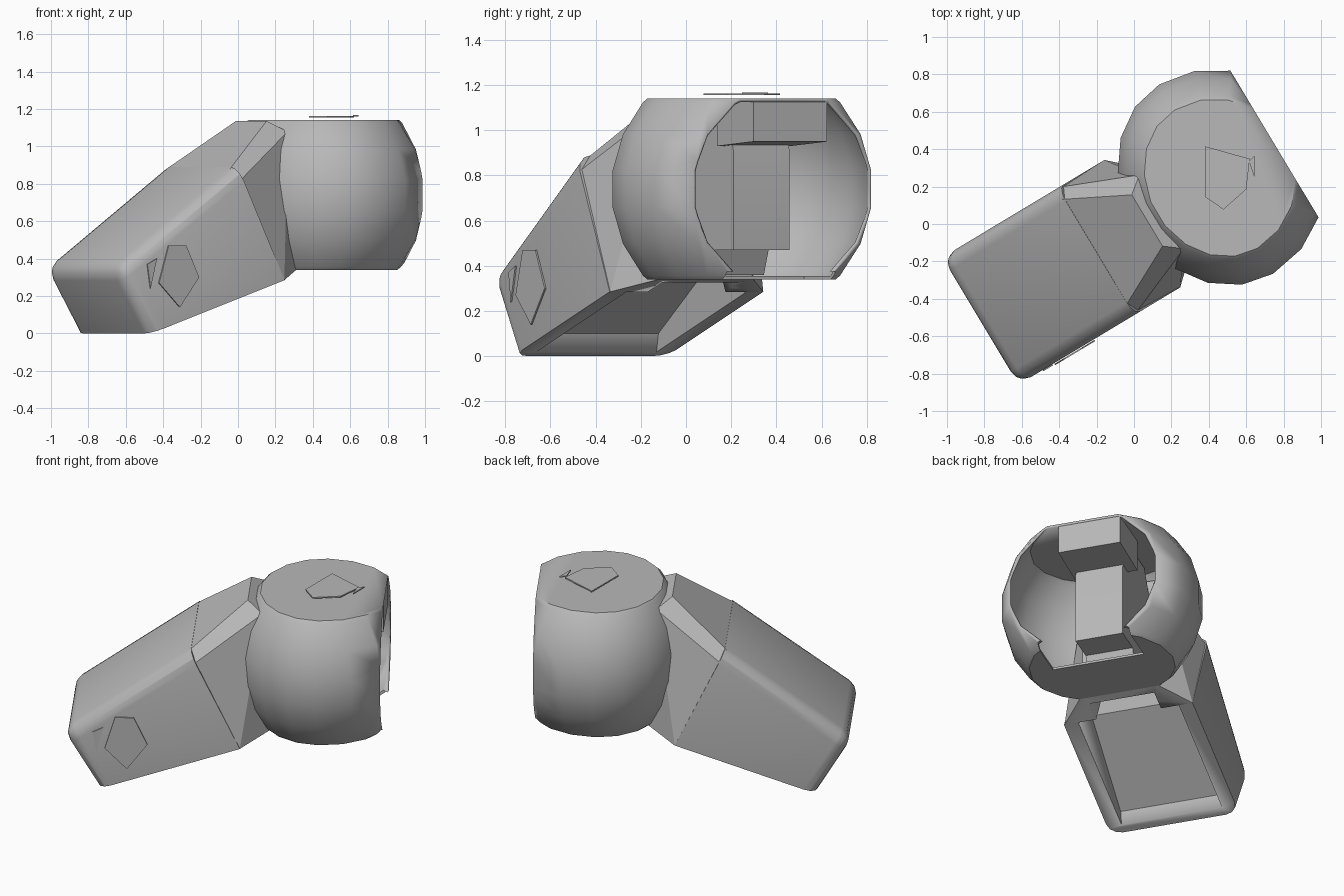
import bpy, bmesh, math
from mathutils import Matrix, Vector

if "Cube" in bpy.data.objects:
    bpy.data.objects.remove(bpy.data.objects["Cube"], do_unlink=True)

# One grey material for everything
grey = bpy.data.materials.new("plain_grey")
grey.use_nodes = True
colour = (0.48, 0.48, 0.48, 1)
grey.diffuse_color = colour
grey.node_tree.nodes["Principled BSDF"].inputs["Base Color"].default_value = colour

# Everything is drawn along its own axis, then turned about z
TURN = Matrix.Rotation(math.radians(31), 4, "Z")


def activate(obj):
    bpy.ops.object.select_all(action="DESELECT")
    obj.select_set(True)
    bpy.context.view_layer.objects.active = obj


def finish(name, bm, angle=30):
    bmesh.ops.recalc_face_normals(bm, faces=bm.faces[:])
    bm.transform(TURN)
    mesh = bpy.data.meshes.new(name)
    bm.to_mesh(mesh)
    bm.free()
    mesh.materials.append(grey)
    obj = bpy.data.objects.new(name, mesh)
    bpy.context.scene.collection.objects.link(obj)
    activate(obj)
    bpy.ops.object.shade_smooth_by_angle(angle=math.radians(angle))
    return obj


def prism(profile, low, high, flat=False):
    """Side profile (length, height) pushed across, or a plan pushed up."""
    bm = bmesh.new()
    place = (lambda a, b, c: (a, b, c)) if flat else (lambda a, b, c: (a, c, b))
    face = bm.faces.new([bm.verts.new(place(a, b, low)) for a, b in profile])
    ext = bmesh.ops.extrude_face_region(bm, geom=[face])["geom"]
    verts = [g for g in ext if isinstance(g, bmesh.types.BMVert)]
    shift = (0, 0, high - low) if flat else (0, high - low, 0)
    bmesh.ops.translate(bm, verts=verts, vec=shift)
    return bm


def hollow(obj, profile, low, high):
    """Cut a pocket and throw the cutter away."""
    cutter = finish("pocket_cutter", prism(profile, low, high))
    cutter.hide_render = True
    mod = obj.modifiers.new("pocket", "BOOLEAN")
    mod.operation, mod.solver, mod.object = "DIFFERENCE", "EXACT", cutter
    activate(obj)
    bpy.ops.object.modifier_apply(modifier=mod.name)
    bpy.data.objects.remove(cutter, do_unlink=True)


# Sloping arm with rounded upper and end edges
arm_bm = prism([(-1.0, 0.35), (-0.79, 0.0), (0.04, 0.285), (-0.25, 0.89)], -0.418, 0.375)
round_edges = []
for edge in arm_bm.edges:
    mid = (edge.verts[0].co + edge.verts[1].co) / 2
    if mid.x < -0.3 and mid.z > 0.15:
        round_edges.append(edge)
bmesh.ops.bevel(arm_bm, geom=round_edges, offset=0.08, segments=3,
                profile=0.5, affect="EDGES", clamp_overlap=True)
arm = finish("arm", arm_bm)
pocket = [(-0.78, -0.2), (-0.72, 0.1), (-0.2, 0.46), (-0.29, 0.66),
          (0.0, 0.72), (0.17, 0.3), (0.17, -0.2)]
hollow(arm, pocket, -0.33, 0.29)

# Neck narrowing from the arm to the pod
neck_bm = bmesh.new()
for u, half, z in [(-0.26, 0.33, 0.88), (-0.23, 0.39, 0.82), (0.04, 0.395, 0.285),
                   (0.07, 0.16, 1.135), (0.16, 0.23, 1.08), (0.13, 0.28, 0.7),
                   (0.22, 0.23, 0.345)]:
    for side in (-1, 1):
        neck_bm.verts.new((u, side * half - 0.02, z))
bmesh.ops.convex_hull(neck_bm, input=neck_bm.verts[:])
neck = finish("neck", neck_bm, 20)
hollow(neck, pocket, -0.22, 0.18)

# Rounded pod: flatter towards the neck, flat top and bottom, open at the far end
pod_bm = bmesh.new()
bmesh.ops.create_uvsphere(pod_bm, u_segments=18, v_segments=11, radius=0.585,
                          matrix=Matrix.Translation((0.5, -0.02, 0.74)))
for vert in pod_bm.verts:
    if vert.co.x < 0.5:
        vert.co.x = 0.5 + 0.87 * (vert.co.x - 0.5)
    vert.co.y *= 1.02
for z, up in ((1.14, 1), (0.34, -1)):
    cut = bmesh.ops.bisect_plane(pod_bm, geom=pod_bm.verts[:] + pod_bm.edges[:] + pod_bm.faces[:],
                                 plane_co=(0, 0, z), plane_no=(0, 0, up), clear_outer=True)
    rim = [g for g in cut["geom_cut"] if isinstance(g, bmesh.types.BMEdge)]
    bmesh.ops.holes_fill(pod_bm, edges=rim, sides=0)
bmesh.ops.bisect_plane(pod_bm, geom=pod_bm.verts[:] + pod_bm.edges[:] + pod_bm.faces[:],
                       plane_co=(0.864, 0, 0), plane_no=(1, 0, 0), clear_outer=True)
pod = finish("pod_shell", pod_bm, 32)
wall = pod.modifiers.new("wall", "SOLIDIFY")
wall.thickness, wall.offset = 0.015, -1
activate(pod)
bpy.ops.object.modifier_apply(modifier=wall.name)

# Notch in the pod floor, behind the open end
hollow(pod, [(0.58, 0.25), (1.0, 0.25), (1.0, 0.375), (0.58, 0.375)], -0.3, 0.26)

# Block and roof lip inside the pod
finish("inner_block", prism([(0.15, 0.5), (0.25, 0.36), (0.42, 0.36), (0.46, 0.47), (0.64, 0.47),
                             (0.64, 0.91), (0.58, 1.12), (0.25, 1.12), (0.15, 0.95)], -0.14, 0.15))
finish("roof_lip", prism([(0.55, 0.93), (0.862, 0.95), (0.862, 1.135), (0.55, 1.135)],
                         -0.17, 0.21))

# Small loose plates on the pod roof and the arm side
finish("roof_plate", prism([(0.54, 0.16), (0.71, -0.02), (0.61, -0.15),
                            (0.45, -0.18), (0.4, -0.07)], 1.155, 1.163, flat=True))
finish("roof_plate_flap", prism([(0.7, -0.03), (0.74, -0.02), (0.68, -0.12)],
                                1.16, 1.168, flat=True))
finish("side_plate", prism([(-0.69, 0.47), (-0.58, 0.47), (-0.5, 0.3),
                            (-0.62, 0.14), (-0.75, 0.27)], -0.43, -0.422))
finish("side_plate_flap", prism([(-0.82, 0.37), (-0.76, 0.4), (-0.8, 0.24)], -0.425, -0.417))
